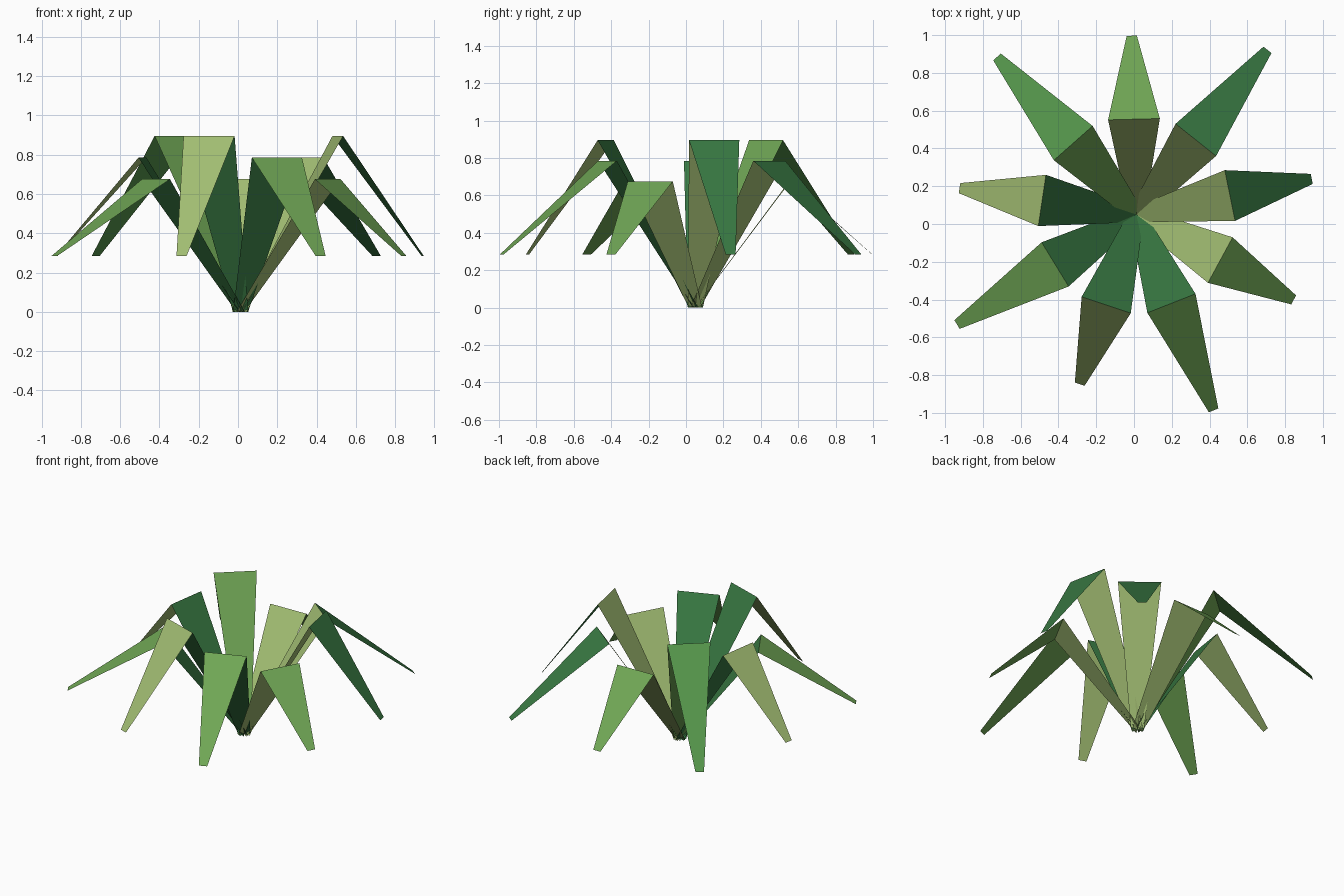
import bpy
from math import radians
from mathutils import Matrix, Vector

if "Cube" in bpy.data.objects:
    bpy.data.objects.remove(bpy.data.objects["Cube"])


def make_material(name, rgb):
    m = bpy.data.materials.new(name)
    m.diffuse_color = (*rgb, 1)
    m.use_nodes = True
    m.node_tree.nodes["Principled BSDF"].inputs["Base Color"].default_value = m.diffuse_color
    return m


MATS = {
    "olive": make_material("olive_green", (0.36, 0.51, 0.17)),
    "leaf": make_material("leaf_green", (0.16, 0.38, 0.09)),
    "grass": make_material("grass_green", (0.09, 0.30, 0.07)),
    "deep": make_material("deep_green", (0.04, 0.19, 0.055)),
}

CENTRE = Vector((0.013, 0.05, 0))
HEIGHTS = (0.895, 0.785, 0.675)   # fold heights repeat every three leaves
TIP_REACH = (0.947, 1.114)        # short and long leaves alternate
# Inner and outer colour of each leaf, counter-clockwise from the right
COLOURS = [("olive", "deep"), ("olive", "deep"), ("olive", "leaf"),
           ("leaf", "grass"), ("deep", "olive"), ("deep", "leaf"),
           ("deep", "olive"), ("deep", "leaf"), ("olive", "leaf")]


def make_leaf(i, inner, outer):
    # Cross-lines of the folded blade: reach, height, half width
    lines = [(0.0, 0.0, 0.041),
             (0.505, HEIGHTS[i % 3], 0.137),
             (TIP_REACH[i % 2], 0.283, 0.027)]
    turn = Matrix.Rotation(radians(11.5 + 40 * i), 3, 'Z')
    verts = [CENTRE + turn @ Vector((r, s * w, z))
             for r, z, w in lines for s in (-1, 1)]
    mesh = bpy.data.meshes.new(f"leaf_{i + 1}")
    mesh.from_pydata(verts, [], [(0, 2, 3, 1), (2, 4, 5, 3)])
    mesh.materials.append(MATS[inner])
    mesh.materials.append(MATS[outer])
    mesh.polygons[1].material_index = 1
    obj = bpy.data.objects.new(f"leaf_{i + 1}", mesh)
    bpy.context.collection.objects.link(obj)


# Ring of nine folded leaves rising from one root
for i, (inner, outer) in enumerate(COLOURS):
    make_leaf(i, inner, outer)
